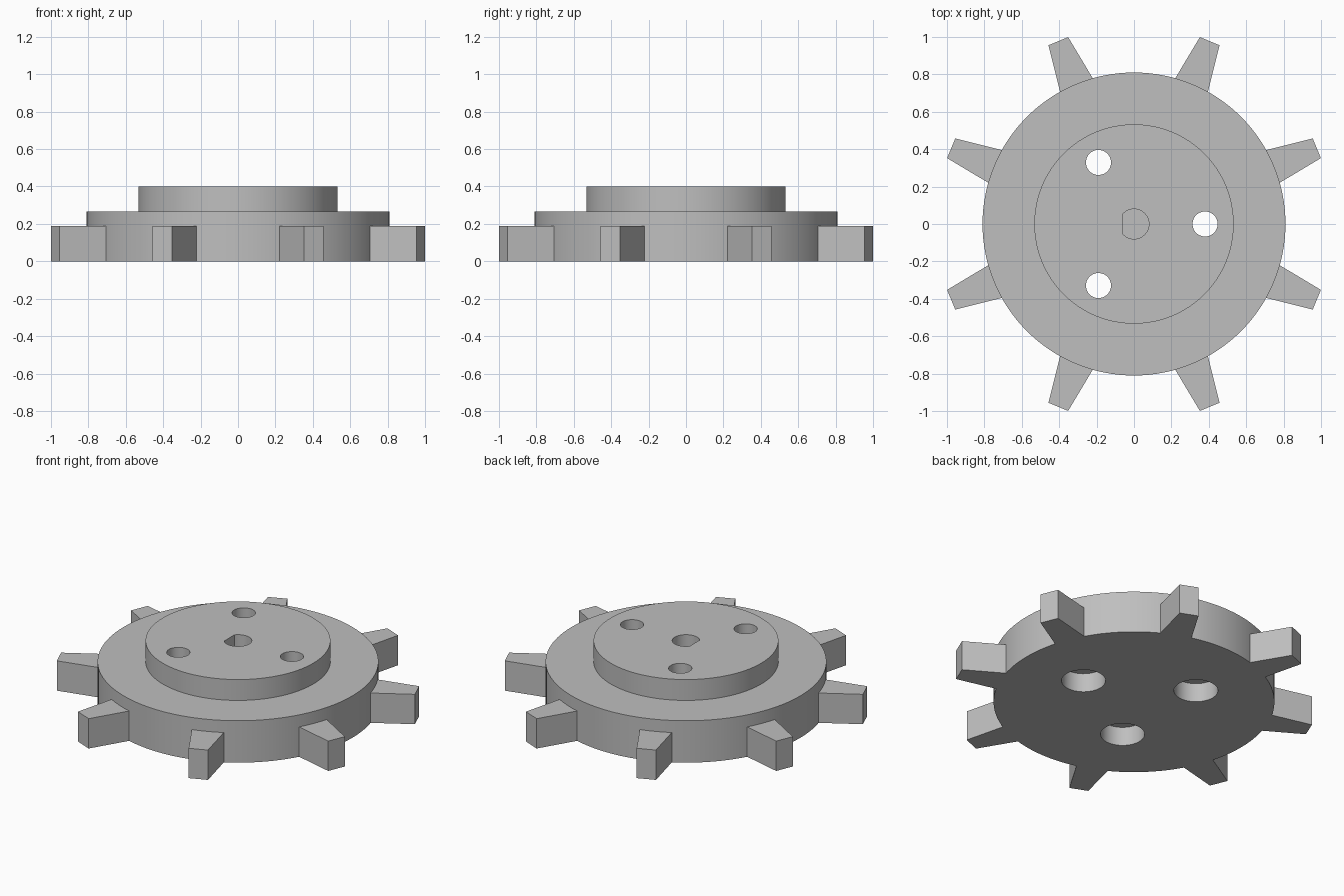
import bpy, bmesh
from math import cos, sin, pi, radians
from mathutils import Matrix, Vector

cube = bpy.data.objects.get("Cube")
if cube:
    bpy.data.objects.remove(cube, do_unlink=True)

grey = bpy.data.materials.new("plain grey")
grey.use_nodes = True
colour = (0.52, 0.52, 0.52, 1)
grey.diffuse_color = colour
grey.node_tree.nodes["Principled BSDF"].inputs["Base Color"].default_value = colour


def make_object(name, bm):
    bmesh.ops.recalc_face_normals(bm, faces=bm.faces)
    mesh = bpy.data.meshes.new(name)
    bm.to_mesh(mesh)
    bm.free()
    mesh.materials.append(grey)
    obj = bpy.data.objects.new(name, mesh)
    bpy.context.collection.objects.link(obj)
    return obj


def turned(name, profile, centre=(0, 0), sides=64):
    """Stack rings of (radius, z) and cap both ends."""
    bm = bmesh.new()
    rings = [[bm.verts.new((centre[0] + r * cos(2 * pi * i / sides),
                            centre[1] + r * sin(2 * pi * i / sides), z))
              for i in range(sides)] for r, z in profile]
    for low, high in zip(rings, rings[1:]):
        for i in range(sides):
            j = (i + 1) % sides
            bm.faces.new((low[i], low[j], high[j], high[i]))
    bm.faces.new(rings[0][::-1])
    bm.faces.new(rings[-1])
    return make_object(name, bm)


def prism(name, outline, z0, z1):
    """Extrude a flat outline from z0 to z1."""
    bm = bmesh.new()
    base = bm.faces.new([bm.verts.new((x, y, z0)) for x, y in outline])
    top = bmesh.ops.extrude_face_region(bm, geom=[base])["geom"]
    bmesh.ops.translate(bm, vec=(0, 0, z1 - z0),
                        verts=[v for v in top if isinstance(v, bmesh.types.BMVert)])
    return make_object(name, bm)


# Wheel disc with its raised hub
wheel = turned("wheel_disc_and_hub",
               [(0.81, 0), (0.81, 0.267), (0.533, 0.267), (0.533, 0.4)], sides=128)

# Three stepped bolt holes, wide at the underside
cutters = []
for k in range(3):
    a = radians(120 * k)
    cutters.append(turned("bolt_hole_cutter",
                          [(0.127, -0.1), (0.127, 0.12), (0.067, 0.12), (0.067, 0.5)],
                          (0.38 * cos(a), 0.38 * sin(a)), 48))

# Blind shaft bore with one flat side
flat = radians(140)
bore = [(0.08 * cos(-flat + 2 * flat * i / 40), 0.08 * sin(-flat + 2 * flat * i / 40))
        for i in range(41)]
cutters.append(prism("shaft_bore_cutter", bore, 0.2, 0.5))

for cutter in cutters:
    mod = wheel.modifiers.new("hole", "BOOLEAN")
    mod.operation = "DIFFERENCE"
    mod.solver = "EXACT"
    mod.object = cutter

# Bake the cuts, then drop the cutters
bpy.context.view_layer.update()
cut = bpy.data.meshes.new_from_object(
    wheel.evaluated_get(bpy.context.evaluated_depsgraph_get()))
wheel.modifiers.clear()
wheel.data = cut
for cutter in cutters:
    bpy.data.objects.remove(cutter, do_unlink=True)

# Smooth round walls, crisp rims
bpy.ops.object.select_all(action="DESELECT")
wheel.select_set(True)
bpy.context.view_layer.objects.active = wheel
bpy.ops.object.shade_smooth_by_angle(angle=radians(30))

# Eight tapered teeth
tooth = [(0.8, -0.095), (1.058, -0.057), (1.058, 0.057), (0.8, 0.095)]
for k in range(8):
    turn = Matrix.Rotation(radians(22.5 + 45 * k), 2)
    prism(f"tooth_{k + 1}", [turn @ Vector(p) for p in tooth], 0, 0.19)
